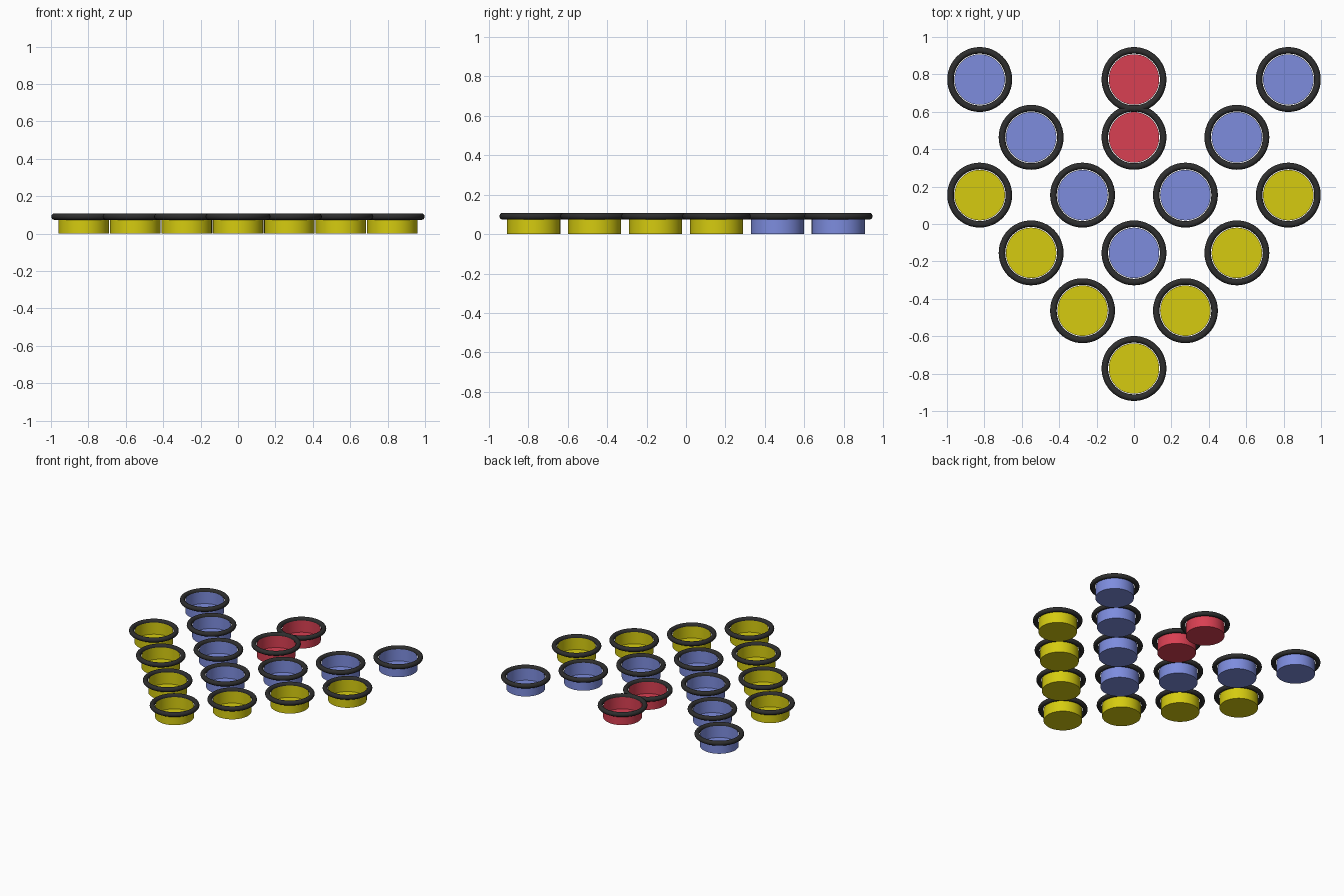
import bpy
import math

cube = bpy.data.objects.get("Cube")
if cube:
    bpy.data.objects.remove(cube, do_unlink=True)

STEP_X, STEP_Y = 0.275, 0.309
CUP_RADIUS, CUP_HEIGHT = 0.135, 0.09
RING_RADIUS, RING_THICKNESS = 0.156, 0.0175


def make_material(name, rgb):
    mat = bpy.data.materials.new(name)
    mat.use_nodes = True
    color = (*rgb, 1.0)
    mat.diffuse_color = color
    mat.node_tree.nodes["Principled BSDF"].inputs["Base Color"].default_value = color
    return mat


yellow = make_material("yellow", (0.67, 0.60, 0.005))
blue = make_material("blue", (0.205, 0.264, 0.73))
red = make_material("red", (0.69, 0.05, 0.084))
black = make_material("black rubber", (0.027, 0.027, 0.027))


def finish(name, mat):
    obj = bpy.context.object
    obj.name = name
    obj.data.materials.append(mat)
    bpy.ops.object.shade_smooth_by_angle(angle=math.radians(40))
    return obj


def add_pot(name, x, y, mat):
    # Thin open cup: closed floor, no lid
    bpy.ops.mesh.primitive_cylinder_add(
        vertices=48, radius=CUP_RADIUS, depth=CUP_HEIGHT,
        location=(x, y, CUP_HEIGHT / 2))
    cup = finish(name + "_cup", mat)
    lid = max(cup.data.polygons, key=lambda p: p.center.z).index
    import bmesh
    bm = bmesh.new()
    bm.from_mesh(cup.data)
    bm.faces.ensure_lookup_table()
    bmesh.ops.delete(bm, geom=[bm.faces[lid]], context="FACES_ONLY")
    bm.to_mesh(cup.data)
    bm.free()
    # Round rim just outside the cup's upper edge
    bpy.ops.mesh.primitive_torus_add(
        major_segments=48, minor_segments=16, major_radius=RING_RADIUS,
        minor_radius=RING_THICKNESS, location=(x, y, CUP_HEIGHT + 0.001))
    finish(name + "_rim", black)


# Two nested chevrons of pots
for label, mat, tip in (("yellow", yellow, -2.5), ("blue", blue, -0.5)):
    for i in range(-3, 4):
        add_pot(f"{label}_pot_{i + 4}", i * STEP_X, (tip + abs(i)) * STEP_Y, mat)

# Pair of pots in the middle at the back
for n, row in enumerate((1.5, 2.5), 1):
    add_pot(f"red_pot_{n}", 0, row * STEP_Y, red)
